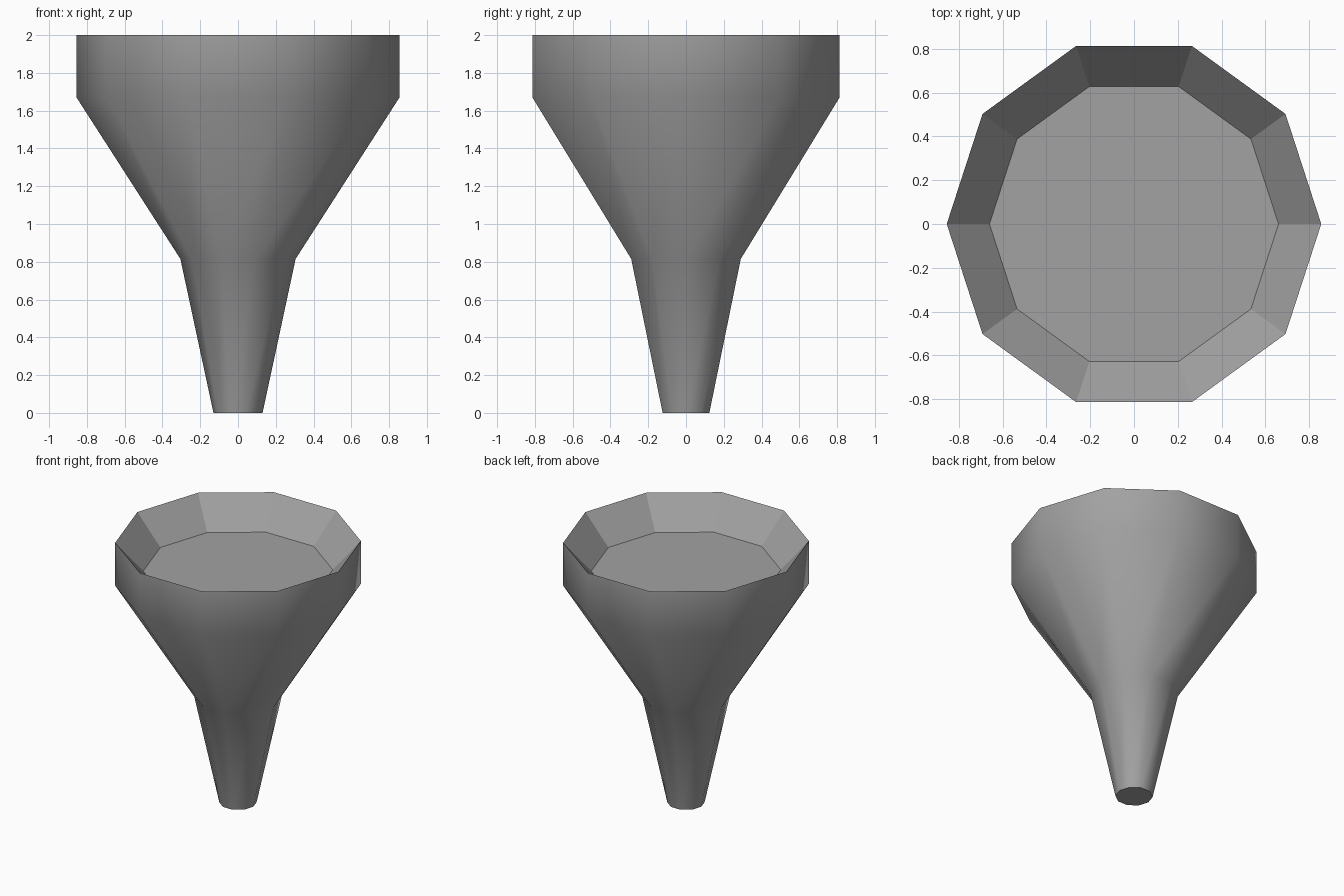
import bpy, bmesh, math

SIDES = 10

# Remove the default cube
cube = bpy.data.objects.get("Cube")
if cube:
    bpy.data.objects.remove(cube, do_unlink=True)

grey = bpy.data.materials.new("mid_grey")
grey.use_nodes = True
colour = (0.36, 0.36, 0.36, 1)
grey.diffuse_color = colour
grey.node_tree.nodes["Principled BSDF"].inputs["Base Color"].default_value = colour


def ring(bm, radius, z):
    """Ten-sided ring of vertices with corners on the x axis."""
    step = 2 * math.pi / SIDES
    return [bm.verts.new((radius * math.cos(i * step), radius * math.sin(i * step), z))
            for i in range(SIDES)]


def bridge(bm, low, high, smooth):
    for i in range(SIDES):
        j = (i + 1) % SIDES
        bm.faces.new((low[i], low[j], high[j], high[i])).smooth = smooth


# Profile from the foot up the outside to the rim, then down to the recess floor
outside = [(0.13, 0), (0.305, 0.815), (0.855, 1.67), (0.855, 2)]
recess = (0.66, 1.78)

bm = bmesh.new()
rings = [ring(bm, r, z) for r, z in outside]
for low, high in zip(rings, rings[1:]):
    bridge(bm, low, high, True)

# Flat-faced recess in the top, and the flat foot
floor = ring(bm, *recess)
bridge(bm, rings[-1], floor, False)
bm.faces.new(floor)
bm.faces.new(rings[0][::-1])

# Keep the rim and the foot crisp
for loop in (rings[0], rings[-1]):
    for i in range(SIDES):
        bm.edges.get((loop[i], loop[(i + 1) % SIDES])).smooth = False

mesh = bpy.data.meshes.new("funnel_body")
bm.to_mesh(mesh)
bm.free()
mesh.materials.append(grey)
bpy.context.collection.objects.link(bpy.data.objects.new("funnel_body", mesh))
